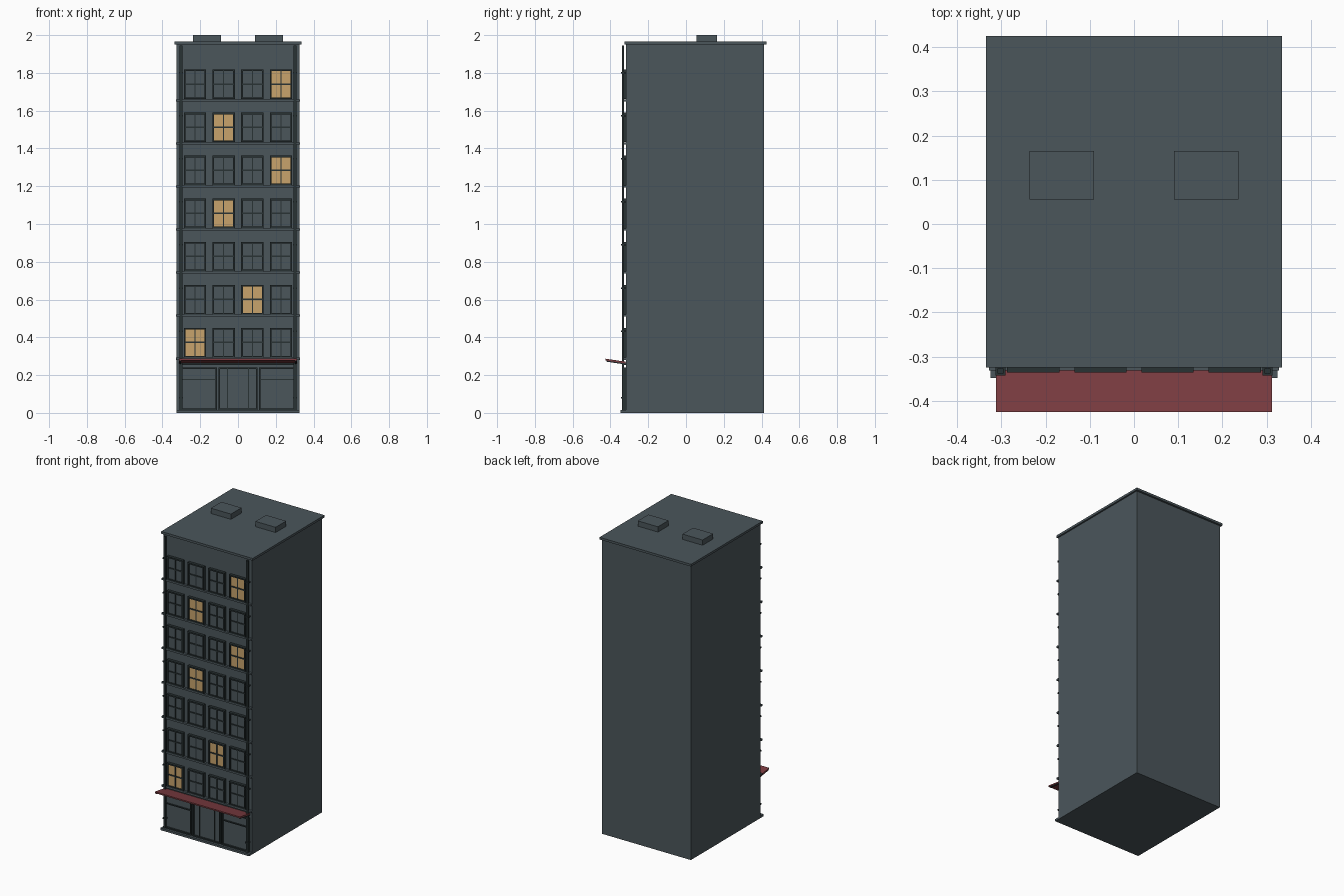
import bpy
import bmesh
from mathutils import Matrix

cube = bpy.data.objects.get("Cube")
if cube:
    bpy.data.objects.remove(cube, do_unlink=True)


def material(name, rgb):
    m = bpy.data.materials.new(name)
    m.use_nodes = True
    m.diffuse_color = (*rgb, 1)
    b = m.node_tree.nodes["Principled BSDF"]
    b.inputs["Base Color"].default_value = (*rgb, 1)
    b.inputs["Roughness"].default_value = 0.9
    return m


SLATE = material("slate grey", (0.070, 0.093, 0.105))
DARK = material("dark trim", (0.022, 0.032, 0.034))
GLOW = material("warm window light", (0.58, 0.37, 0.15))
RED = material("awning red", (0.20, 0.045, 0.052))


def boxes(name, mat, items):
    """One object from boxes given as (x0, x1, y0, y1, z0, z1)."""
    bm = bmesh.new()
    for x0, x1, y0, y1, z0, z1 in items:
        mid = Matrix.Translation(((x0 + x1) / 2, (y0 + y1) / 2, (z0 + z1) / 2))
        bmesh.ops.create_cube(bm, size=1, matrix=mid @ Matrix.Diagonal((x1 - x0, y1 - y0, z1 - z0, 1)))
    me = bpy.data.meshes.new(name)
    bm.to_mesh(me)
    bm.free()
    me.materials.append(mat)
    ob = bpy.data.objects.new(name, me)
    bpy.context.scene.collection.objects.link(ob)
    return ob


def border(x0, x1, z0, z1, t, front):
    """Four bars framing an opening on the facade."""
    return [(x0, x0 + t, front, WALL, z0, z1), (x1 - t, x1, front, WALL, z0, z1),
            (x0 + t, x1 - t, front, WALL, z1 - t, z1), (x0 + t, x1 - t, front, WALL, z0, z0 + t)]


WALL = -0.317
FLOORS = [0.293 + 0.228 * i for i in range(7)]
COLUMNS = [-0.228, -0.076, 0.076, 0.228]
LIT = {(0, 0), (1, 2), (3, 1), (4, 3), (5, 1), (6, 3)}

# Main block, roof slab and roof vents
boxes("building_body", SLATE, [(-0.325, 0.325, WALL, 0.413, 0, 1.95)])
boxes("roof_slab", SLATE, [(-0.335, 0.335, -0.325, 0.426, 1.95, 1.965)])
boxes("roof_vents", SLATE, [(-0.237, -0.09, 0.055, 0.165, 1.965, 2),
                            (0.09, 0.237, 0.055, 0.165, 1.965, 2)])

# Windows: dark frame, pane and crossing glazing bars
frames, sashes, panes, glow = [], [], [], []
for row, z in enumerate(FLOORS):
    for col, x in enumerate(COLUMNS):
        x0, x1, top = x - 0.059, x + 0.059, z + 0.157
        frames += border(x0, x1, z, top, 0.009, -0.336)
        pane = (x0 + 0.009, x1 - 0.009, -0.328, WALL, z + 0.009, top - 0.009)
        (glow if (row, col) in LIT else panes).append(pane)
        sashes += [(x - 0.003, x + 0.003, -0.332, WALL, z + 0.009, top - 0.009),
                   (x0 + 0.009, x1 - 0.009, -0.332, WALL, z + 0.076, z + 0.084)]
boxes("window_frames", DARK, frames)
boxes("glazing_bars", DARK, sashes)
boxes("unlit_panes", SLATE, panes)
boxes("lit_panes", GLOW, glow)

# Ledges below each row of windows
boxes("floor_ledges", SLATE, [(-0.328, 0.328, -0.332, WALL, z - 0.012, z - 0.001) for z in FLOORS])

# Drainpipes with wall brackets
pipes, brackets = [], []
for x in (-0.302, 0.302):
    pipes.append((x - 0.007, x + 0.007, -0.338, -0.327, 0.015, 1.945))
    for z in [0.08] + [f + 0.14 for f in FLOORS]:
        brackets.append((x - 0.011, x + 0.011, -0.343, WALL, z - 0.004, z + 0.004))
boxes("drainpipes", DARK, pipes)
boxes("pipe_brackets", DARK, brackets)

# Shop front: plinth, lintel, framed display windows and double door
boxes("plinth", SLATE, [(-0.325, 0.325, -0.348, WALL, 0, 0.014)])
boxes("shop_lintel", DARK, [(-0.31, 0.31, -0.33, WALL, 0.254, 0.268)])
shop = []
for x0, x1 in ((-0.31, -0.112), (-0.102, 0.102), (0.112, 0.31)):
    shop += border(x0, x1, 0.014, 0.24, 0.008, -0.333)
for s in (-1, 1):
    a, b = sorted((s * 0.12, s * 0.302))
    shop.append((a, b, -0.328, WALL, 0.173, 0.18))
    shop.append((s * 0.055 - 0.002, s * 0.055 + 0.002, -0.326, WALL, 0.022, 0.232))
boxes("shop_frames", DARK, shop)
boxes("shop_panels", SLATE, [(-0.302, -0.12, -0.321, WALL, 0.022, 0.232),
                             (-0.094, 0.094, -0.323, WALL, 0.022, 0.232),
                             (0.12, 0.302, -0.321, WALL, 0.022, 0.232)])

# Awning rising outward, with a support arm at each end
awning = boxes("awning", RED, [(-0.312, 0.312, -0.425, -0.32, 0.262, 0.271)])
arms = boxes("awning_arms", DARK, [(x - 0.003, x + 0.003, -0.42, -0.32, 0.256, 0.262) for x in (-0.306, 0.306)])
for ob in (awning, arms):
    for v in ob.data.vertices:
        v.co.z += (-0.32 - v.co.y) * 0.15
